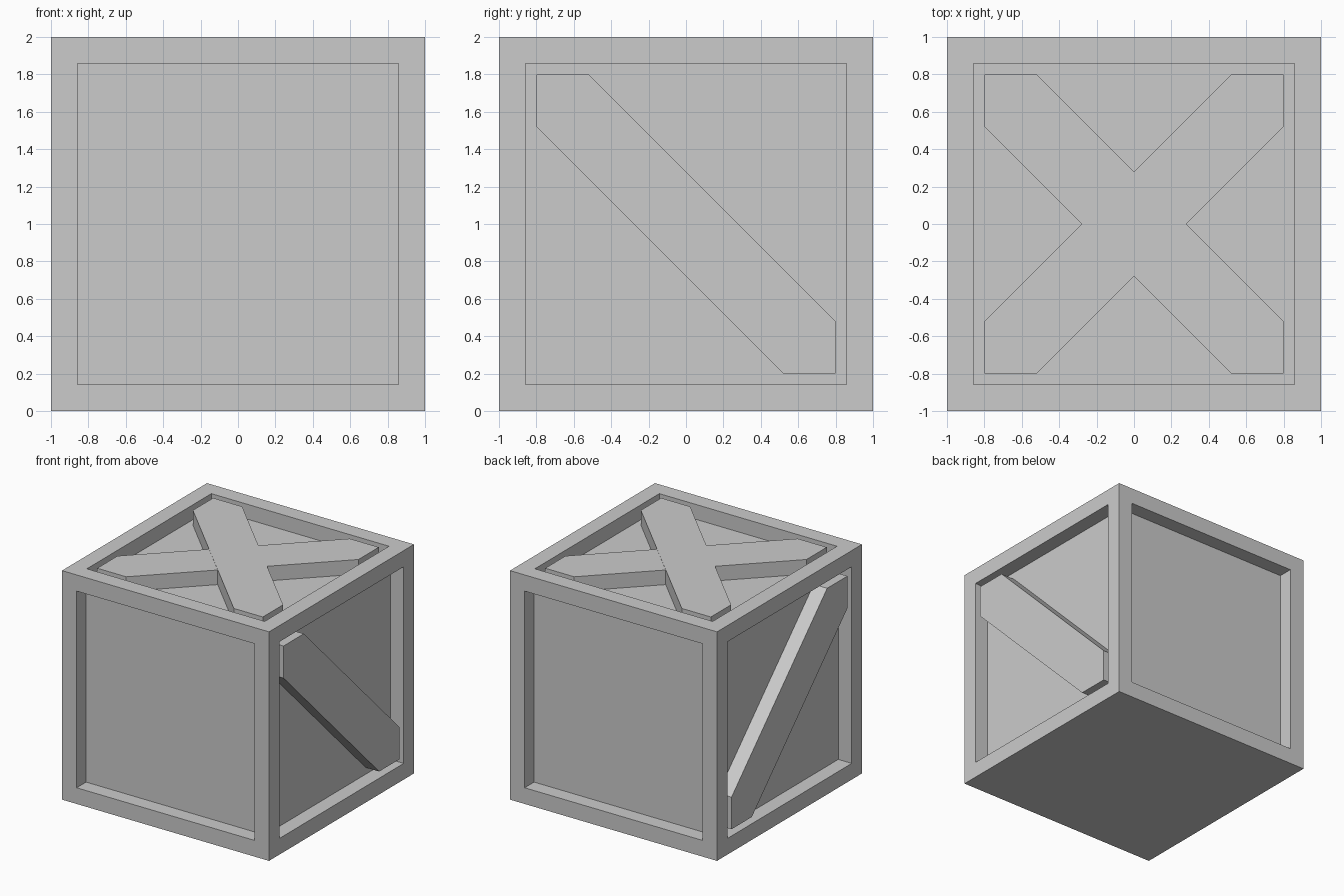
import bpy, bmesh
from math import pi
from mathutils import Matrix

if "Cube" in bpy.data.objects:
    bpy.data.objects.remove(bpy.data.objects["Cube"])

DEPTH = 0.13    # how far the panels sit behind the frame
INNER = 0.8     # half width of each panel opening
CUT = 0.52      # where a brace's edges meet the opening


def add_object(name, bm):
    bmesh.ops.recalc_face_normals(bm, faces=bm.faces)
    mesh = bpy.data.meshes.new(name)
    bm.to_mesh(mesh)
    bm.free()
    obj = bpy.data.objects.new(name, mesh)
    bpy.context.collection.objects.link(obj)
    return obj


def brace(name, matrix, top):
    """Diagonal plank with mitred ends, drawn in XY and rising to height top."""
    a, c = INNER, CUT
    outline = [(-a, a), (-a, c), (c, -a), (a, -a), (a, -c), (-c, a)]
    bm = bmesh.new()
    face = bm.faces.new([bm.verts.new((x, y, 1 - DEPTH)) for x, y in outline])
    ext = bmesh.ops.extrude_face_region(bm, geom=[face])
    verts = [g for g in ext["geom"] if isinstance(g, bmesh.types.BMVert)]
    bmesh.ops.translate(bm, verts=verts, vec=(0, 0, top - (1 - DEPTH)))
    bmesh.ops.transform(bm, matrix=matrix, verts=bm.verts)
    add_object(name, bm)


# Crate body: cube with a straight-walled recess in every face but the bottom
lift = Matrix.Translation((0, 0, 1))
bm = bmesh.new()
bmesh.ops.create_cube(bm, size=2, matrix=lift)
bm.normal_update()
panels = [f for f in bm.faces if f.normal.z > -0.5]
bmesh.ops.inset_individual(bm, faces=panels, thickness=1 - INNER)
bm.normal_update()
for f in panels:
    inward = -DEPTH * f.normal
    ext = bmesh.ops.extrude_face_region(bm, geom=[f])
    verts = [g for g in ext["geom"] if isinstance(g, bmesh.types.BMVert)]
    bmesh.ops.translate(bm, verts=verts, vec=inward)
bmesh.ops.delete(bm, geom=[f for f in panels if f.is_valid], context="FACES_ONLY")
add_object("crate_body", bm)

# Crossed braces on the top, the second a hair lower
brace("top_brace_main", lift, 1.0)
brace("top_brace_cross", lift @ Matrix.Rotation(pi / 2, 4, "Z"), 0.998)

# Single braces on the right and left, high at the front and low at the back
to_right = Matrix(((0, 0, 1, 0), (1, 0, 0, 0), (0, 1, 0, 0), (0, 0, 0, 1)))
brace("right_brace", lift @ to_right, 1.0)
brace("left_brace", lift @ Matrix.Scale(-1, 4, (1, 0, 0)) @ to_right, 1.0)
